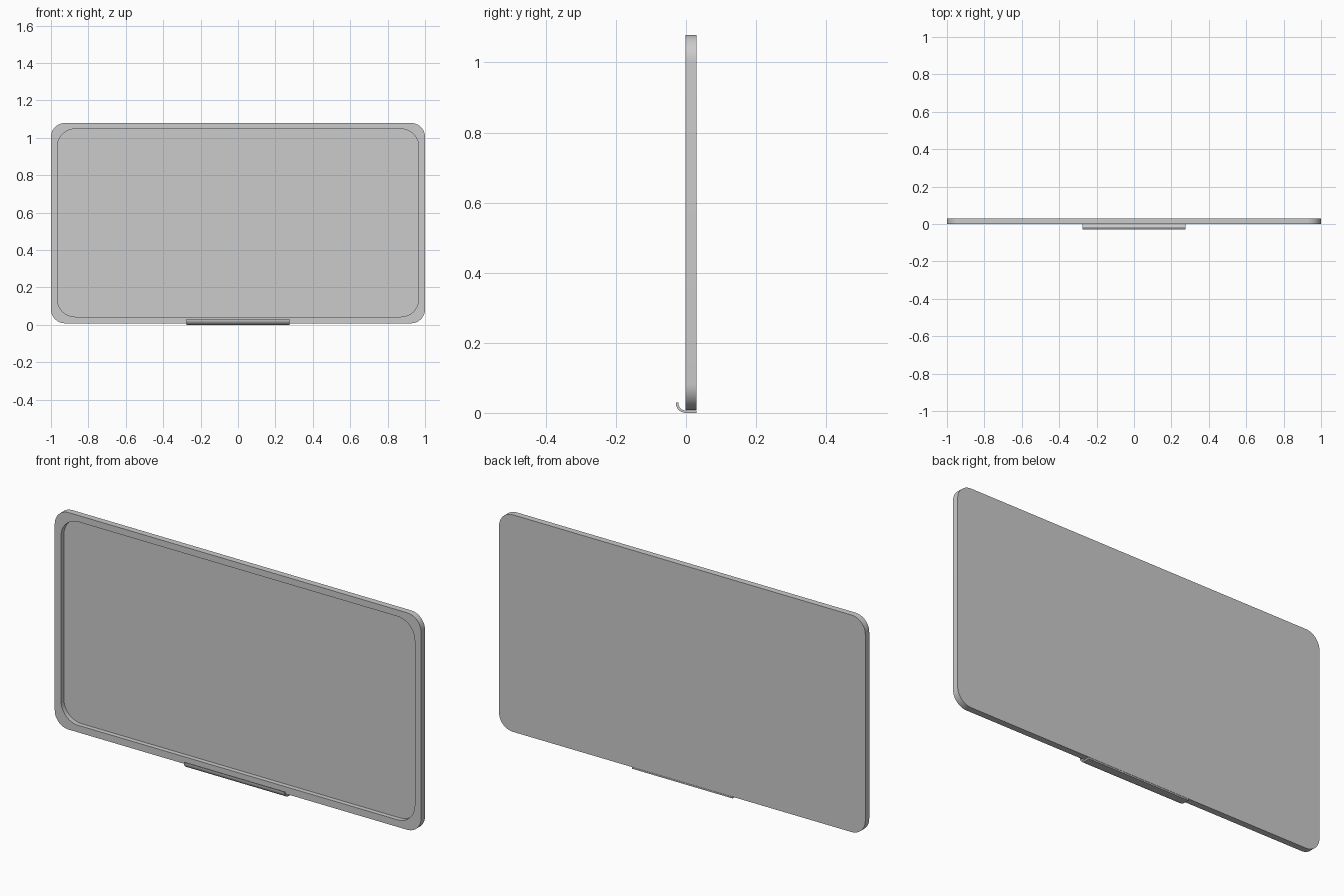
import bpy, bmesh, math

if "Cube" in bpy.data.objects:
    bpy.data.objects.remove(bpy.data.objects["Cube"])


def rounded_rect(x, z0, z1, r, n=12):
    """Outline points (x, z) of a rounded rectangle."""
    pts = []
    for cx, cz, a0 in ((x - r, z1 - r, 0), (-x + r, z1 - r, 90),
                       (-x + r, z0 + r, 180), (x - r, z0 + r, 270)):
        for i in range(n + 1):
            a = math.radians(a0 + 90 * i / n)
            pts.append((cx + r * math.cos(a), cz + r * math.sin(a)))
    return pts


def finish(bm, name):
    bmesh.ops.recalc_face_normals(bm, faces=bm.faces)
    me = bpy.data.meshes.new(name)
    bm.to_mesh(me)
    bm.free()
    ob = bpy.data.objects.new(name, me)
    bpy.context.collection.objects.link(ob)
    bpy.context.view_layer.objects.active = ob
    ob.select_set(True)
    bpy.ops.object.shade_smooth_by_angle(angle=math.radians(30))
    ob.select_set(False)
    return ob


# Tray panel: back, outer wall, front rim, recess wall, recess floor
outer = rounded_rect(1.0, 0.008, 1.079, 0.075)
inner = rounded_rect(0.966, 0.043, 1.047, 0.095)
bm = bmesh.new()
loops = [[bm.verts.new((x, y, z)) for x, z in outline]
         for outline, y in ((outer, 0.03), (outer, -0.001), (inner, -0.001), (inner, 0.022))]
for a, b in zip(loops, loops[1:]):
    for i in range(len(a)):
        j = (i + 1) % len(a)
        bm.faces.new((a[i], a[j], b[j], b[i]))
bm.faces.new(loops[0])
bm.faces.new(loops[-1])
finish(bm, "tray_panel")

# Finger lip: J-shaped strip running under the panel and curling up in front
steps = 8
arc = [math.radians(270 - 95 * i / steps) for i in range(steps + 1)]
cy, cz = -0.001, 0.03
out = [(0.03, 0.002)] + [(cy + 0.028 * math.cos(a), cz + 0.028 * math.sin(a)) for a in arc]
inn = [(0.03, 0.009)] + [(cy + 0.021 * math.cos(a), cz + 0.021 * math.sin(a)) for a in arc]
bm = bmesh.new()
ends = [[bm.verts.new((x, y, z)) for y, z in out + inn[::-1]] for x in (-0.275, 0.275)]
n = len(ends[0])
for i in range(n):
    j = (i + 1) % n
    bm.faces.new((ends[0][i], ends[0][j], ends[1][j], ends[1][i]))
for e in ends:
    for i in range(n // 2 - 1):
        bm.faces.new((e[i], e[i + 1], e[n - 2 - i], e[n - 1 - i]))
lip = finish(bm, "finger_lip")
lip.location.z = -0.002
